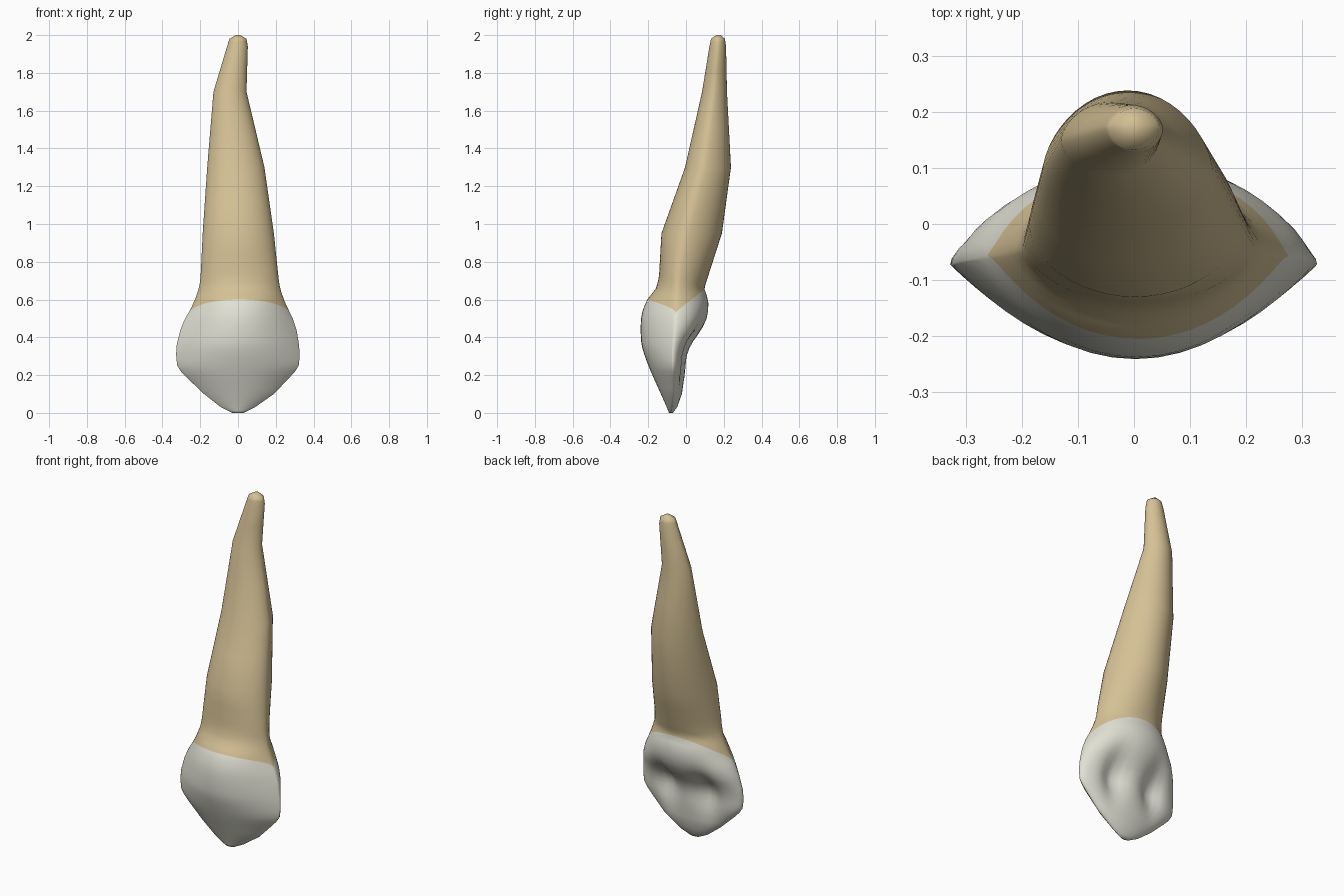
import bpy, bmesh, math

# Profile rows: height, left x, right x, y of the widest point, front y, back y
ROWS = [
    (0.00, -0.03, 0.03, -0.080, -0.090, -0.070),
    (0.03, -0.09, 0.09, -0.075, -0.102, -0.047),
    (0.10, -0.18, 0.19, -0.072, -0.133, -0.022),
    (0.20, -0.285, 0.285, -0.072, -0.178, -0.007),
    (0.24, -0.32, 0.32, -0.072, -0.195, -0.003),
    (0.30, -0.328, 0.327, -0.072, -0.218, 0.003),
    (0.36, -0.325, 0.323, -0.070, -0.236, 0.025),
    (0.44, -0.305, 0.310, -0.065, -0.241, 0.082),
    (0.50, -0.280, 0.290, -0.060, -0.238, 0.110),
    (0.55, -0.250, 0.265, -0.055, -0.228, 0.119),
    (0.60, -0.228, 0.243, -0.050, -0.205, 0.118),
    (0.66, -0.206, 0.222, -0.045, -0.158, 0.096),
    (0.72, -0.198, 0.214, -0.040, -0.143, 0.116),
    (0.95, -0.187, 0.190, 0.000, -0.130, 0.190),
    (1.30, -0.163, 0.140, 0.095, -0.005, 0.238),
    (1.70, -0.130, 0.045, 0.150, 0.085, 0.217),
    (1.94, -0.058, 0.052, 0.170, 0.124, 0.212),
    (1.98, -0.045, 0.045, 0.172, 0.132, 0.206),
    (2.00, -0.012, 0.012, 0.172, 0.160, 0.185),
]
SEGS = 48
NECK = 0.58          # ring where enamel meets root


def profile(z):
    z = min(max(z, 0.0), 2.0)
    for a, b in zip(ROWS, ROWS[1:]):
        if z <= b[0]:
            f = (z - a[0]) / (b[0] - a[0])
            return [p + (q - p) * f for p, q in zip(a, b)][1:]
    return ROWS[-1][1:]


def point(zr, k):
    t = 2 * math.pi * k / SEGS          # 0 = front, pi = back
    s, c = math.sin(t), math.cos(t)
    # neck line arches up at front and back, dips at the sides
    arch = -0.05 + (0.07 if c > 0 else 0.125) * abs(c) ** 0.9
    z = zr + arch * math.exp(-((zr - NECK) / 0.14) ** 2) * min(1, zr / 0.1)
    xl, xr, yc, yf, yb = profile(z)
    x = (xl + xr) / 2 + (xr - xl) / 2 * s
    blend = min(max((z - 0.45) / 0.3, 0), 1)   # crown section -> root section
    if c > 0:
        y = yc + (yf - yc) * c ** (1.9 - 0.8 * blend)
    else:
        y = yc + (yb - yc) * abs(c) ** (1.0 + 0.25 * blend)
        # two hollows either side of the middle ridge on the back
        d = ((abs(x) - 0.13) / 0.06) ** 2 + ((z - 0.32) / 0.12) ** 2
        y -= 0.05 * math.exp(-d) * min(1, abs(c) * 2)
    return x, y, z


def material(name, rgb):
    m = bpy.data.materials.new(name)
    m.diffuse_color = (*rgb, 1)
    return m


# Stacked rings, closer together in the crown
heights = [0.0, 0.012, 0.03, 0.06] + [0.1 + 0.03 * i for i in range(23)]
heights += [0.85, 0.95, 1.12, 1.30, 1.50, 1.70, 1.82, 1.94, 1.965, 1.98, 1.992, 2.0]

bm = bmesh.new()
rings = [[bm.verts.new(point(z, k)) for k in range(SEGS)] for z in heights]
for i, (lo, hi) in enumerate(zip(rings, rings[1:])):
    for k in range(SEGS):
        n = (k + 1) % SEGS
        f = bm.faces.new((lo[k], lo[n], hi[n], hi[k]))
        f.material_index = 0 if heights[i + 1] < NECK + 0.001 else 1
bm.faces.new(rings[0][::-1]).material_index = 0
bm.faces.new(rings[-1]).material_index = 1
for f in bm.faces:
    f.smooth = True
bmesh.ops.recalc_face_normals(bm, faces=bm.faces)

mesh = bpy.data.meshes.new("canine_tooth")
bm.to_mesh(mesh)
bm.free()
mesh.materials.append(material("enamel", (0.76, 0.75, 0.66)))
mesh.materials.append(material("root_dentin", (0.66, 0.53, 0.30)))
tooth = bpy.data.objects.new("canine_tooth", mesh)
bpy.context.collection.objects.link(tooth)
